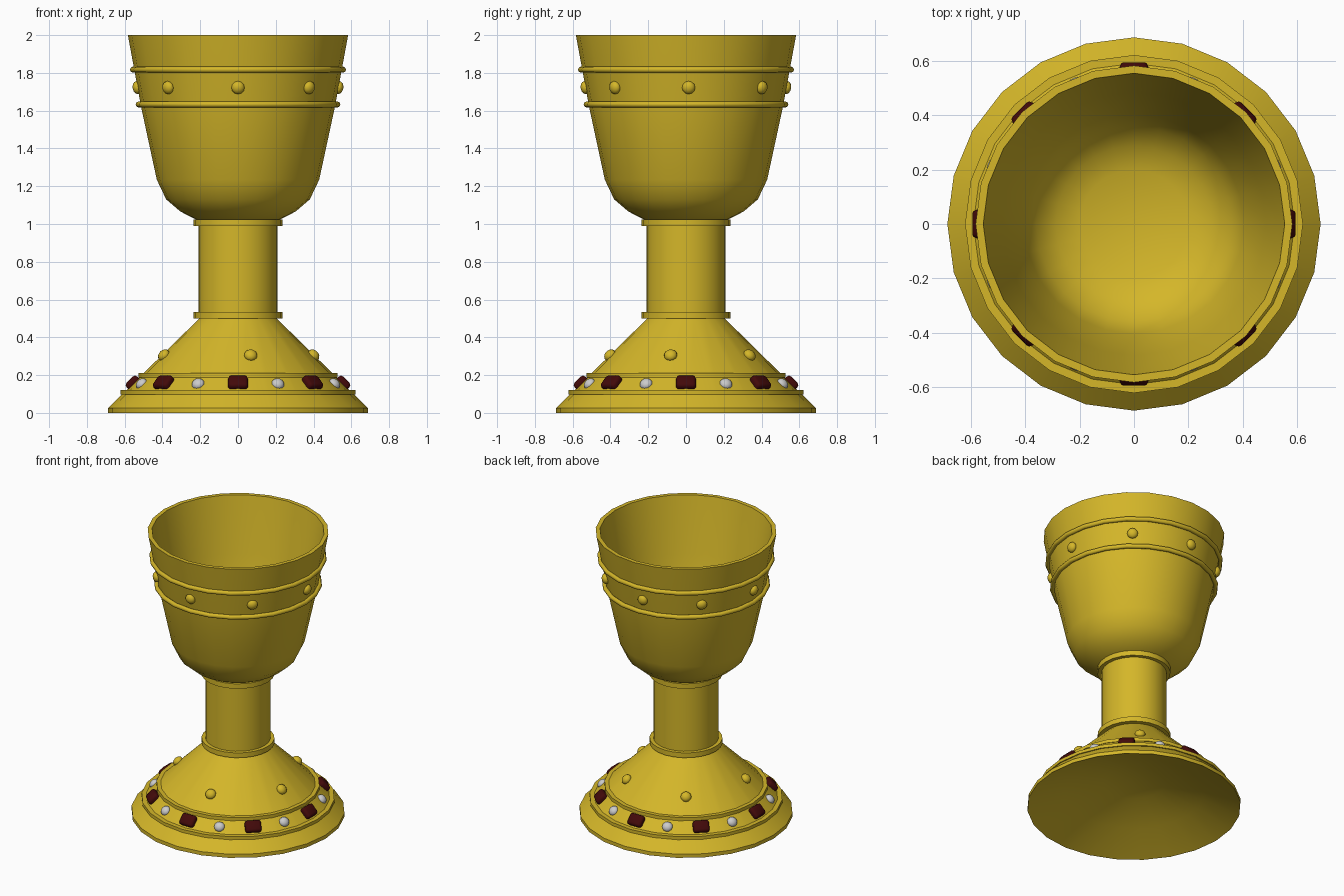
import bpy, bmesh
from math import radians, sin, cos, pi
from mathutils import Matrix

if "Cube" in bpy.data.objects:
    bpy.data.objects.remove(bpy.data.objects["Cube"])

SEG = 24


def material(name, rgb):
    m = bpy.data.materials.new(name)
    m.diffuse_color = (*rgb, 1)
    m.use_nodes = True
    m.node_tree.nodes["Principled BSDF"].inputs["Base Color"].default_value = m.diffuse_color
    return m


GOLD = material("gold", (0.66, 0.47, 0.022))
RED = material("dark_red", (0.055, 0.003, 0.003))


def finish(name, bm, mat, angle=35):
    me = bpy.data.meshes.new(name)
    bm.to_mesh(me)
    bm.free()
    ob = bpy.data.objects.new(name, me)
    bpy.context.collection.objects.link(ob)
    if mat:
        me.materials.append(mat)
    bpy.ops.object.select_all(action='DESELECT')
    ob.select_set(True)
    bpy.context.view_layer.objects.active = ob
    bpy.ops.object.shade_smooth_by_angle(angle=radians(angle))
    return ob


def lathe(name, profile, closed=False, angle=35):
    """Revolve (radius, height) points, listed bottom to top on the outside."""
    bm = bmesh.new()
    rings = []
    for r, z in profile:
        if r == 0:
            rings.append([bm.verts.new((0, 0, z))] * SEG)
        else:
            rings.append([bm.verts.new((r * cos(2 * pi * i / SEG), r * sin(2 * pi * i / SEG), z))
                          for i in range(SEG)])
    pairs = list(zip(rings, rings[1:]))
    if closed:
        pairs.append((rings[-1], rings[0]))
    for a, b in pairs:
        for i in range(SEG):
            j = (i + 1) % SEG
            quad = [a[i], a[j], b[j], b[i]]
            bm.faces.new(list(dict.fromkeys(quad)))
    return finish(name, bm, GOLD, angle)


def band(name, r0, r1, z0, z1):
    lathe(name, [(r0, z0), (r1, z0), (r1, z1), (r0, z1)], True)


def bead_ring(name, r, z, s):
    lathe(name, [(r + s * cos(k * pi / 4), z + s * sin(k * pi / 4)) for k in range(8)], True, 50)


def placed(theta, r, z, tilt):
    """Frame on the wall: z points outward, y runs around the cup."""
    return (Matrix.Rotation(radians(theta), 4, 'Z') @ Matrix.Translation((r, 0, z))
            @ Matrix.Rotation(radians(tilt), 4, 'Y'))


def studs(name, angles, r, z, tilt, size, mat):
    bm = bmesh.new()
    for a in angles:
        bmesh.ops.create_uvsphere(bm, u_segments=12, v_segments=8, radius=1,
                                  matrix=placed(a, r, z, tilt) @ Matrix.Diagonal((*size, 1)))
    finish(name, bm, mat, 60)


def gems(name, angles, r, z, tilt, size, mat):
    bm = bmesh.new()
    for a in angles:
        bmesh.ops.create_cube(bm, size=1, matrix=placed(a, r, z, tilt) @ Matrix.Diagonal((*size, 1)))
    bmesh.ops.bevel(bm, geom=bm.edges[:], offset=0.016, segments=2, affect='EDGES', profile=0.5)
    finish(name, bm, mat, 50)


# Foot with a shallow hollow underside, stem, and bowl with wall thickness
lathe("foot", [(0, 0.2), (0.2, 0.175), (0.45, 0.1), (0.687, 0), (0.687, 0.026), (0.205, 0.5)])
lathe("stem", [(0.21, 0.5), (0.21, 1.02)])
lathe("bowl", [(0.205, 1.02), (0.225, 1.025), (0.305, 1.066), (0.38, 1.13), (0.43, 1.235),
               (0.512, 1.615), (0.583, 2.0), (0.555, 2.0), (0.484, 1.615), (0.404, 1.245),
               (0.36, 1.15), (0.288, 1.09), (0.2, 1.055), (0, 1.045)])

# Collars and raised rings
band("lower_collar", 0.2, 0.235, 0.5, 0.535)
band("upper_collar", 0.2, 0.235, 0.99, 1.025)
band("foot_ring_lower", 0.59, 0.622, 0.098, 0.12)
band("foot_ring_upper", 0.495, 0.526, 0.188, 0.211)
bead_ring("bowl_ring_lower", 0.526, 1.633, 0.016)
bead_ring("bowl_ring_upper", 0.556, 1.817, 0.016)

# Studs and gems, the studs set slightly unevenly
eighths = [45 * k for k in range(8)]
studs("bowl_studs", [1.5, 49, 93.5, 136, 180, 226, 270, 315], 0.533, 1.722, 100, (0.035, 0.035, 0.025), GOLD)
studs("foot_studs", [-80.5, -11.5, 55.5, 125, 196], 0.408, 0.305, 46, (0.035, 0.035, 0.027), GOLD)
studs("pale_gems", [a + 22.5 for a in eighths], 0.552, 0.153, 46, (0.034, 0.035, 0.026), None)
gems("red_gems", eighths, 0.556, 0.158, 46, (0.08, 0.105, 0.05), RED)
